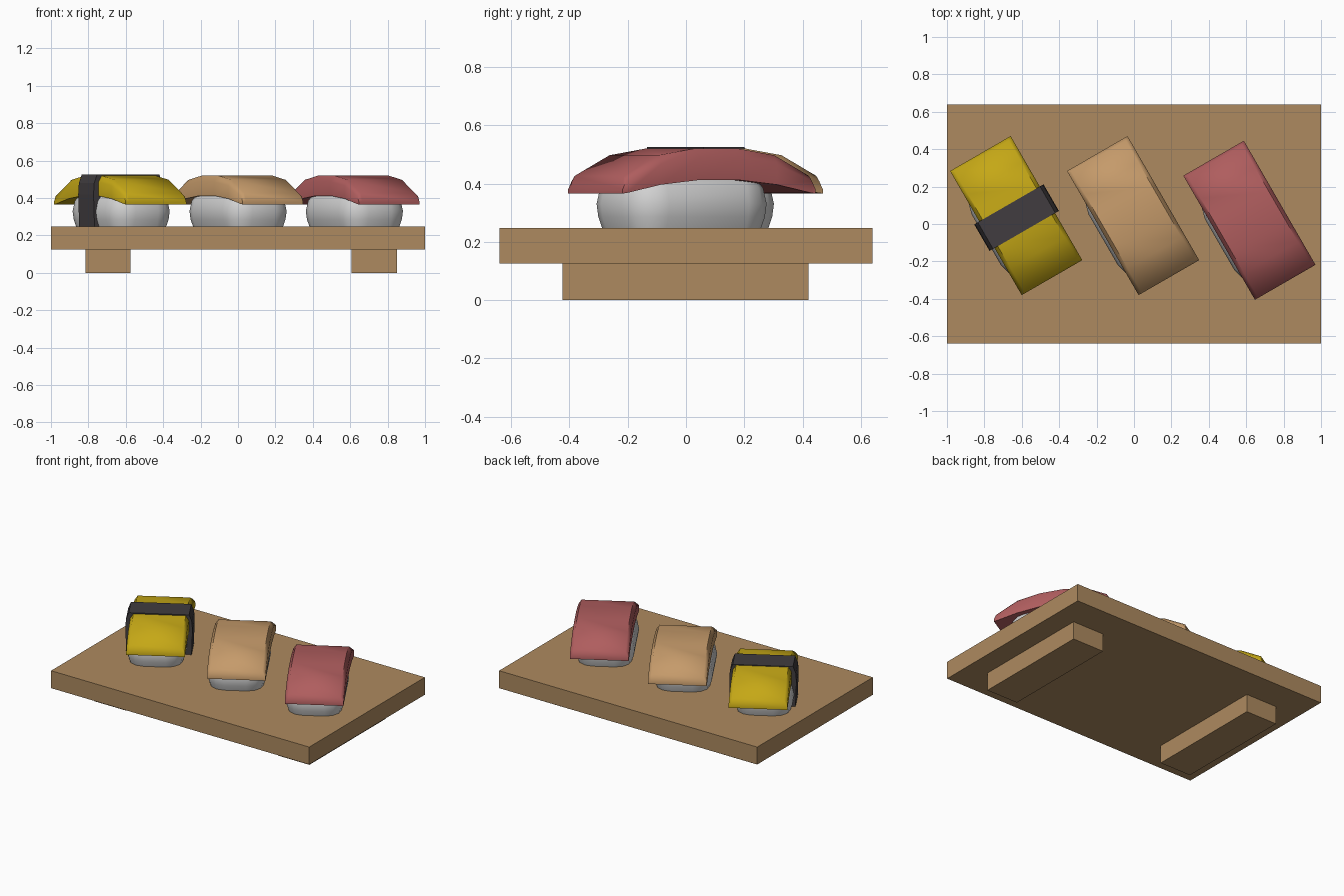
import bpy, bmesh, math
from mathutils import Matrix

if "Cube" in bpy.data.objects:
    bpy.data.objects.remove(bpy.data.objects["Cube"])

TURN = math.radians(30)


def material(name, rgb):
    m = bpy.data.materials.new(name)
    m.diffuse_color = (*rgb, 1)
    m.use_nodes = True
    m.node_tree.nodes["Principled BSDF"].inputs["Base Color"].default_value = m.diffuse_color
    return m


WOOD = material("wood", (0.42, 0.255, 0.115))
RICE = material("rice_white", (0.64, 0.64, 0.64))
YELLOW = material("egg_yellow", (0.56, 0.39, 0.008))
TAN = material("shrimp_tan", (0.56, 0.325, 0.145))
RED = material("tuna_red", (0.43, 0.11, 0.112))
NORI = material("seaweed_black", (0.052, 0.046, 0.05))


def box(name, x0, x1, y0, y1, z0, z1, mat):
    bpy.ops.mesh.primitive_cube_add(size=1, location=((x0 + x1) / 2, (y0 + y1) / 2, (z0 + z1) / 2))
    ob = bpy.context.object
    ob.name = name
    ob.scale = (x1 - x0, y1 - y0, z1 - z0)
    ob.data.materials.append(mat)
    return ob


def loft(name, rings, mat, loc, angle=0):
    """Skin closed rings of equal length, cap both ends, turn and place."""
    bm = bmesh.new()
    rows = [[bm.verts.new(p) for p in ring] for ring in rings]
    n = len(rows[0])
    for a, b in zip(rows, rows[1:]):
        for i in range(n):
            bm.faces.new((a[i], a[(i + 1) % n], b[(i + 1) % n], b[i]))
    bm.faces.new(rows[0][::-1])
    bm.faces.new(rows[-1])
    bmesh.ops.recalc_face_normals(bm, faces=bm.faces[:])
    bm.transform(Matrix.Rotation(TURN, 4, 'Z'))
    me = bpy.data.meshes.new(name)
    bm.to_mesh(me)
    bm.free()
    ob = bpy.data.objects.new(name, me)
    bpy.context.collection.objects.link(ob)
    ob.location = (loc[0], loc[1], 0)
    me.materials.append(mat)
    if angle:
        bpy.ops.object.select_all(action='DESELECT')
        ob.select_set(True)
        bpy.context.view_layer.objects.active = ob
        bpy.ops.object.shade_smooth_by_angle(angle=math.radians(angle))
    return ob


def rounded_outline(a, b, r, z, dx, dy, seg=3):
    pts = []
    for q, (sx, sy) in enumerate(((1, 1), (-1, 1), (-1, -1), (1, -1))):
        for i in range(seg + 1):
            t = math.pi / 2 * (q + i / seg)
            pts.append((dx + sx * (a - r) + r * math.cos(t), dy + sy * (b - r) + r * math.sin(t), z))
    return pts


def rice(name, loc):
    # pillow of rice: inset from the widest outline at each height
    levels = ((0.245, 0.02), (0.285, 0.006), (0.33, 0), (0.385, 0.012), (0.42, 0.04), (0.432, 0.08))
    rings = [rounded_outline(0.19 - d, 0.278 - d, 0.12 - d, z, -0.013, -0.033) for z, d in levels]
    loft(name, rings, RICE, loc, 60)


def topping(name, loc, mat):
    # arched slab: (distance along, underside height, top height)
    half = ((0.383, 0.366, 0.384), (0.368, 0.367, 0.426), (0.23, 0.396, 0.497), (0.08, 0.412, 0.521))
    prof = [(-t, b, h) for t, b, h in half] + list(half[::-1])
    w = 0.187
    rings = []
    for t, b, h in prof:
        m = b + 0.7 * (h - b)
        rings.append([(-w, t, b), (w, t, b), (w, t, m), (w - 0.02, t, h), (-w + 0.02, t, h), (-w, t, m)])
    loft(name, rings, mat, loc, 50)


# Serving board and its two feet
box("board", -1, 1, -0.64, 0.64, 0.125, 0.247, WOOD)
for side, x0, x1 in (("left", -0.815, -0.575), ("right", 0.608, 0.85)):
    box(side + "_foot", x0, x1, -0.424, 0.421, 0, 0.125, WOOD)

# Three pieces of sushi
for kind, loc, mat in (("egg", (-0.63, 0.045), YELLOW), ("shrimp", (-0.005, 0.045), TAN), ("tuna", (0.617, 0.02), RED)):
    rice(kind + "_rice", loc)
    topping(kind + "_topping", loc, mat)

# Seaweed band around the egg piece
arch = ((0.208, 0.246), (0.214, 0.42), (0.21, 0.48), (0.192, 0.526))
outline = [(x, z) for x, z in arch] + [(-x, z) for x, z in arch[::-1]]
loft("seaweed_band", [[(x, y, z) for x, z in outline] for y in (-0.082, 0.082)], NORI, (-0.628, 0.034))
